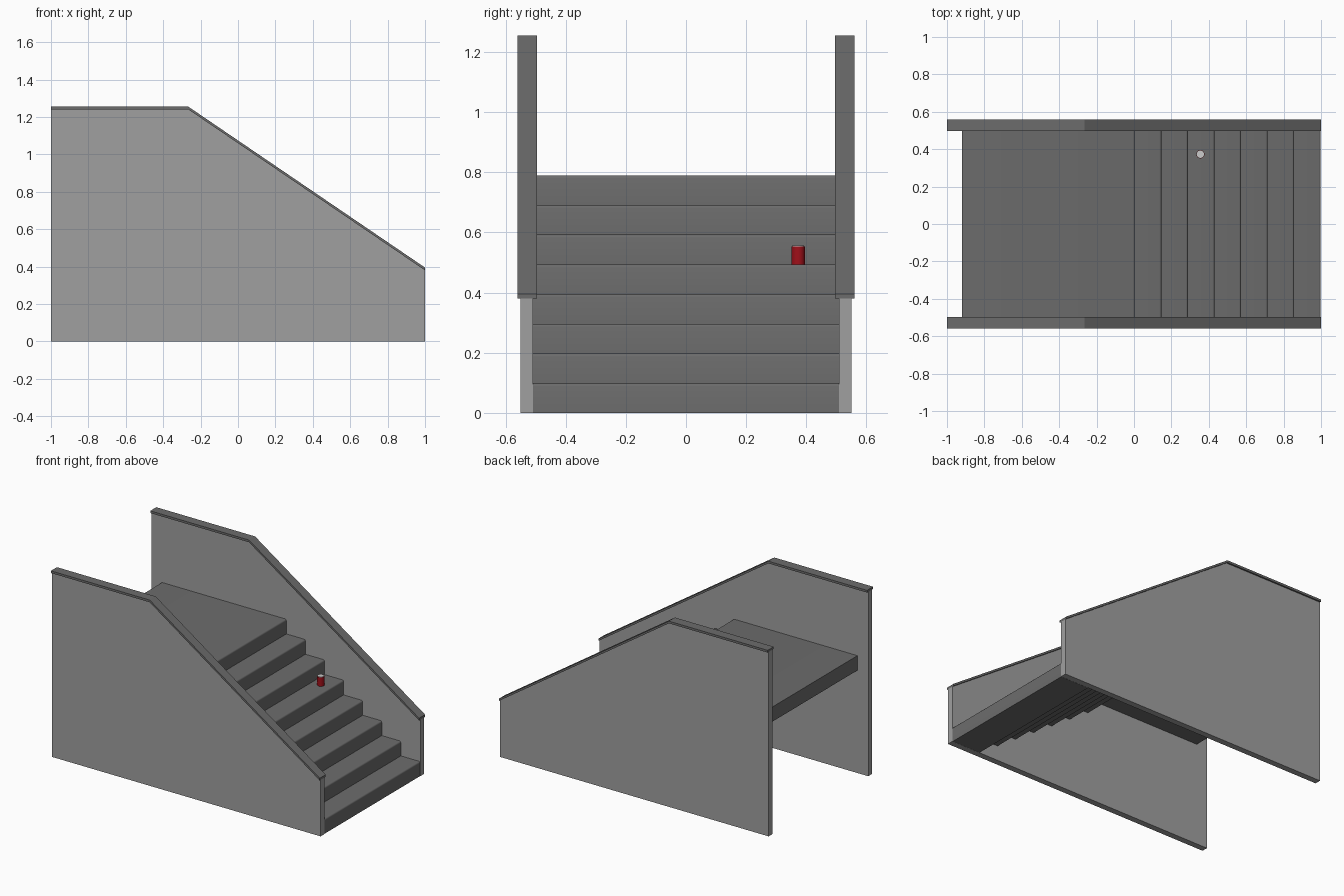
import bpy, bmesh
from math import sin, cos, pi

if "Cube" in bpy.data.objects:
    bpy.data.objects.remove(bpy.data.objects["Cube"])


def paint(name, color):
    mat = bpy.data.materials.new(name)
    mat.diffuse_color = (*color, 1)
    mat.use_nodes = True
    mat.node_tree.nodes["Principled BSDF"].inputs["Base Color"].default_value = mat.diffuse_color
    return mat


def extrude_profile(name, points, y0, y1, mat):
    """Solid from an x-z outline swept along y."""
    bm = bmesh.new()
    face = bm.faces.new([bm.verts.new((x, y0, z)) for x, z in points])
    swept = bmesh.ops.extrude_face_region(bm, geom=[face])
    verts = [v for v in swept["geom"] if isinstance(v, bmesh.types.BMVert)]
    bmesh.ops.translate(bm, verts=verts, vec=(0, y1 - y0, 0))
    bmesh.ops.recalc_face_normals(bm, faces=bm.faces)
    mesh = bpy.data.meshes.new(name)
    bm.to_mesh(mesh)
    bm.free()
    mesh.materials.append(mat)
    obj = bpy.data.objects.new(name, mesh)
    bpy.context.collection.objects.link(obj)
    return obj


def smooth(obj):
    bpy.ops.object.select_all(action='DESELECT')
    obj.select_set(True)
    bpy.context.view_layer.objects.active = obj
    bpy.ops.object.shade_smooth_by_angle(angle=0.6)


def cylinder(name, radius, z0, z1, x, y, mat=None):
    bpy.ops.mesh.primitive_cylinder_add(vertices=32, radius=radius, depth=z1 - z0,
                                        location=(x, y, (z0 + z1) / 2))
    obj = bpy.context.object
    obj.name = name
    if mat:
        obj.data.materials.append(mat)
    smooth(obj)


STEPS = 8
RISE = 0.79 / STEPS
RUN = 0.142
DEPTH = 0.21
NOSE = 0.01
HALF_WIDTH = 0.508
CAP = 0.015

wall_grey = paint("wall_grey", (0.35, 0.35, 0.35))
dark_grey = paint("dark_grey", (0.15, 0.15, 0.15))
red = paint("red_paint", (0.35, 0.005, 0.01))

# side walls and their overhanging caps
rail = [(-1, 1.255), (-0.265, 1.255), (1, 0.395)]
lower = [(x, z - CAP) for x, z in rail]
for side, s in (("front", -1), ("back", 1)):
    extrude_profile(side + "_wall", [(-1, 0)] + lower + [(1, 0)],
                    s * 0.509, s * 0.55, wall_grey)
    extrude_profile(side + "_wall_cap", rail + lower[::-1],
                    s * 0.496, s * 0.56, dark_grey)

# landing slab followed by overlapping step slabs, each with a rounded nose
for i in range(STEPS):
    front = 0.004 + i * RUN
    back = -0.92 if i == 0 else front - DEPTH
    top = 0.79 - i * RISE
    nose = [(front - NOSE + NOSE * cos(a), top - NOSE + NOSE * sin(a))
            for a in (0, pi / 6, pi / 3, pi / 2)]
    outline = [(back, top - RISE), (front, top - RISE)] + nose + [(back, top)]
    smooth(extrude_profile("landing" if i == 0 else f"step_{i}", outline,
                           -HALF_WIDTH, HALF_WIDTH, dark_grey))

# small red can standing on a step, with a grey lid
z = 0.79 - 3 * RISE
cylinder("can_body", 0.022, z, z + 0.059, 0.355, 0.373, red)
cylinder("can_lid", 0.020, z + 0.059, z + 0.063, 0.355, 0.373)
